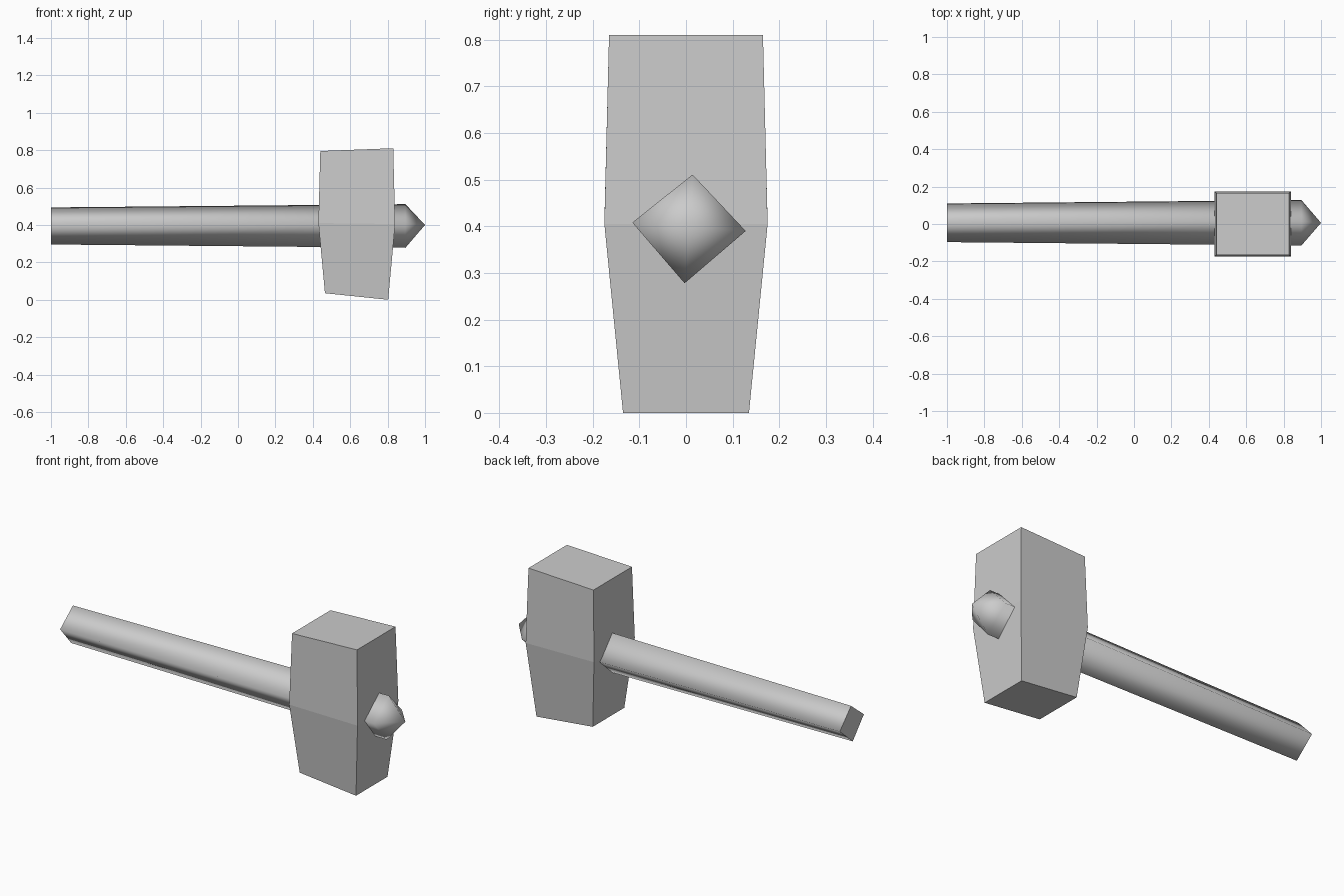
import bpy
import bmesh

cube = bpy.data.objects.get("Cube")
if cube:
    bpy.data.objects.remove(cube)

GREY = (0.6, 0.6, 0.6, 1)
mat = bpy.data.materials.new("plain grey")
mat.use_nodes = True
mat.diffuse_color = GREY
mat.node_tree.nodes["Principled BSDF"].inputs["Base Color"].default_value = GREY


def loft(name, rings, apex=None, smooth=False):
    """Skin a row of four-point rings; cap the start, and the end with a cap or a point."""
    bm = bmesh.new()
    loops = [[bm.verts.new(p) for p in ring] for ring in rings]
    sides = []
    for a, b in zip(loops, loops[1:]):
        for i in range(4):
            j = (i + 1) % 4
            sides.append(bm.faces.new((a[i], a[j], b[j], b[i])))
    caps = [bm.faces.new(loops[0])]
    last = loops[-1]
    if apex:
        tip = bm.verts.new(apex)
        for i in range(4):
            sides.append(bm.faces.new((last[i], last[(i + 1) % 4], tip)))
    else:
        caps.append(bm.faces.new(last))
    for f in sides:
        f.smooth = smooth
    for f in caps:
        for e in f.edges:
            e.smooth = False
    bmesh.ops.recalc_face_normals(bm, faces=bm.faces)
    mesh = bpy.data.meshes.new(name)
    bm.to_mesh(mesh)
    bm.free()
    mesh.materials.append(mat)
    obj = bpy.data.objects.new(name, mesh)
    bpy.context.collection.objects.link(obj)
    return obj


def head_ring(x0, z0, x1, z1, y):
    return [(x0, -y, z0), (x1, -y, z1), (x1, y, z1), (x0, y, z0)]


# Mallet head: widest at the middle, slanted ends
loft("mallet_head", [
    head_ring(0.465, 0.035, 0.803, 0.0, 0.135),
    head_ring(0.43, 0.41, 0.84, 0.405, 0.175),
    head_ring(0.44, 0.795, 0.83, 0.81, 0.165),
])

# Handle: smooth four-sided shaft, slightly tapered, with a pointed end
SECTION = [(0.008, 0.116), (0.122, -0.005), (-0.009, -0.117), (-0.121, 0.013)]


def handle_ring(x, scale):
    return [(x, 0.006 + y * scale, 0.395 + z * scale) for y, z in SECTION]


loft("handle", [handle_ring(-1.0, 0.85), handle_ring(0.895, 1.0)],
     apex=(1.0, 0.006, 0.4), smooth=True)
